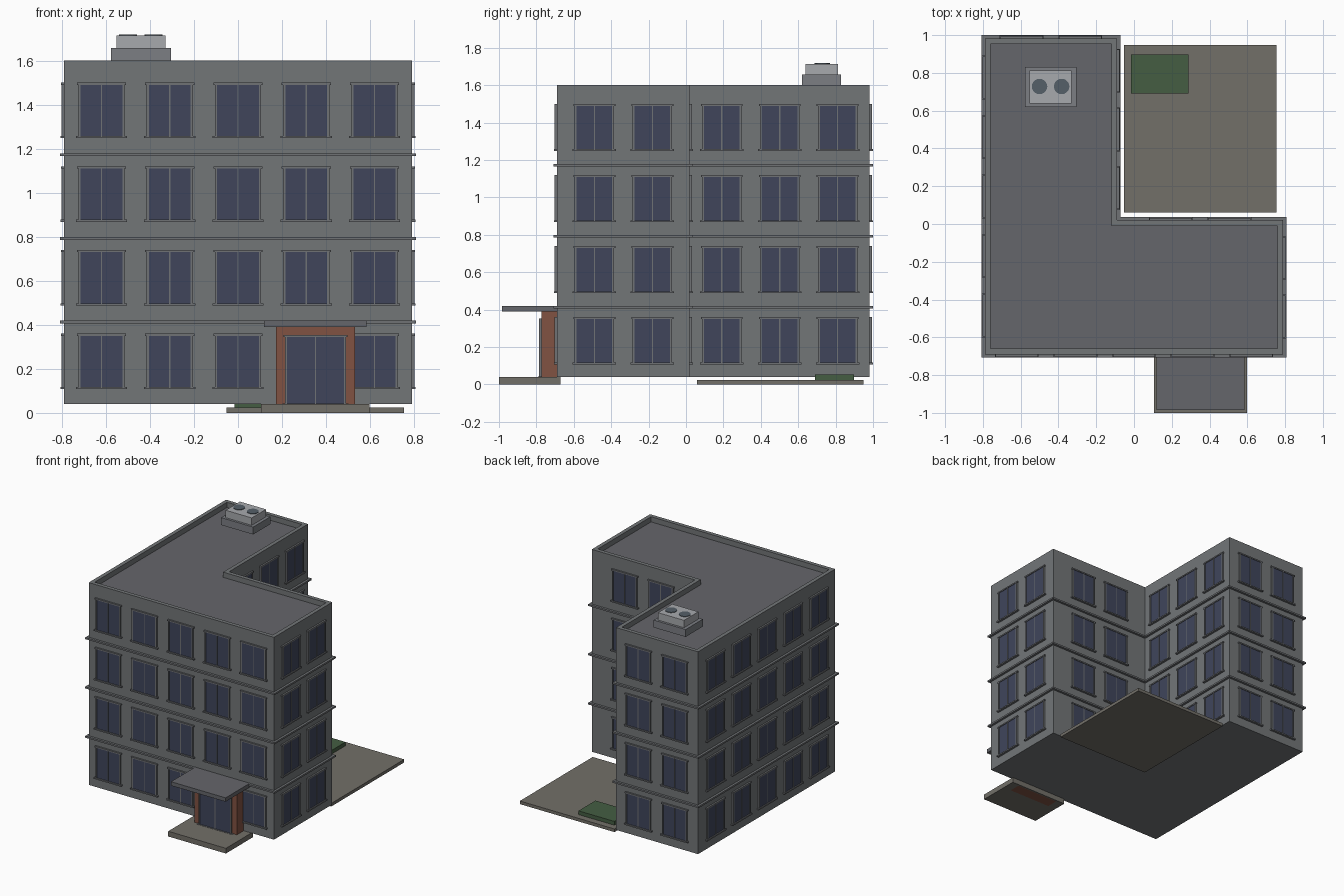
import bpy, bmesh
from math import radians
from mathutils import Matrix, Vector

if "Cube" in bpy.data.objects:
    bpy.data.objects.remove(bpy.data.objects["Cube"])


def material(name, rgb):
    m = bpy.data.materials.new(name)
    m.diffuse_color = (*rgb, 1)
    m.use_nodes = True
    m.node_tree.nodes["Principled BSDF"].inputs["Base Color"].default_value = m.diffuse_color
    return m


WALL = material("wall_grey", (0.17, 0.18, 0.187))
ROOF = material("roof_grey", (0.13, 0.132, 0.145))
TRIM = material("trim_grey", (0.16, 0.168, 0.178))
PLINTH = material("plinth_grey", (0.20, 0.21, 0.23))
GLASS = material("glass_blue", (0.05, 0.06, 0.105))
BRICK = material("portal_brown", (0.22, 0.085, 0.055))
PAVE = material("paving", (0.17, 0.16, 0.14))
GREEN = material("planting", (0.058, 0.11, 0.055))
METAL = material("unit_metal", (0.39, 0.40, 0.42))
DARK = material("fan_dark", (0.09, 0.115, 0.14))


def finish(name, bm, *mats):
    bmesh.ops.recalc_face_normals(bm, faces=bm.faces)
    me = bpy.data.meshes.new(name)
    bm.to_mesh(me)
    bm.free()
    for m in mats:
        me.materials.append(m)
    ob = bpy.data.objects.new(name, me)
    bpy.context.collection.objects.link(ob)
    return ob


def add_box(bm, x0, x1, y0, y1, z0, z1, xf=Matrix()):
    c = Vector(((x0 + x1) / 2, (y0 + y1) / 2, (z0 + z1) / 2))
    m = xf @ Matrix.Translation(c) @ Matrix.Diagonal((x1 - x0, y1 - y0, z1 - z0, 1))
    bmesh.ops.create_cube(bm, size=1, matrix=m)


def box(name, mat, *dims):
    bm = bmesh.new()
    add_box(bm, *dims)
    return finish(name, bm, mat)


def footprint(o):
    """L-shaped plan, offset outwards by o."""
    return [(-.79 - o, -.69 - o), (.79 + o, -.69 - o), (.79 + o, .02 + o),
            (-.09 + o, .02 + o), (-.09 + o, .982 + o), (-.79 - o, .982 + o)]


def loft(name, levels, *mats):
    """Stack of offset footprints (offset, z), capped at both ends."""
    bm = bmesh.new()
    rings = [[bm.verts.new((x, y, z)) for x, y in footprint(o)] for o, z in levels]
    for a, b in zip(rings, rings[1:]):
        for i in range(6):
            j = (i + 1) % 6
            bm.faces.new((a[i], a[j], b[j], b[i]))
    bm.faces.new(rings[0])
    bm.faces.new(rings[-1]).material_index = len(mats) - 1
    return finish(name, bm, *mats)


# Main block with sunken roof, and floor bands
loft("building", [(0, .04), (0, 1.6), (-.03, 1.6), (-.03, 1.56)], WALL, ROOF)
for k in range(3):
    z = .406 + .38 * k
    loft(f"floor_band_{k + 1}", [(0, z), (.018, z), (.018, z + .013), (0, z + .013)], TRIM)


def window(glass, frame, xf, w=.1, h=.232):
    """Glazing with jambs, head, sill and mullion; xf is the sill centre, -y outward."""
    add_box(glass, -w, w, -.008, .002, 0, h, xf)
    for s in (-w, w):
        add_box(frame, s - .005, s + .005, -.012, .002, 0, h, xf)
    add_box(frame, -.003, .003, -.011, .002, 0, h, xf)
    add_box(frame, -w - .012, w + .012, -.013, .002, h, h + .01, xf)
    add_box(frame, -w - .016, w + .016, -.017, .002, -.01, 0, xf)


# Windows on every wall: centre, rotation, count, pitch
facades = {
    "front": (0, -.69, 0, 5, .31),
    "right": (.79, -.335, 90, 2, .31),
    "inner_back": (.35, .02, 180, 2, .31),
    "inner_right": (-.09, .501, 90, 3, .31),
    "back": (-.44, .982, 180, 2, .31),
    "left": (-.79, .146, -90, 5, .315),
}
for side, (cx, cy, ang, n, pitch) in facades.items():
    glass, frame = bmesh.new(), bmesh.new()
    for level in range(4):
        for i in range(n):
            if side == "front" and level == 0 and i == 3:
                continue  # entrance
            xf = (Matrix.Translation((cx, cy, .118 + .38 * level))
                  @ Matrix.Rotation(radians(ang), 4, 'Z')
                  @ Matrix.Translation(((i - (n - 1) / 2) * pitch, 0, 0)))
            window(glass, frame, xf)
    finish(f"{side}_window_glass", glass, GLASS)
    finish(f"{side}_window_frames", frame, TRIM)

# Entrance
box("entrance_step", PAVE, .105, .597, -1, -.672, 0, .04)
box("entrance_portal", BRICK, .172, .532, -.773, -.685, 0, .39)
box("entrance_canopy", ROOF, .118, .584, -.985, -.685, .39, .42)
glass, frame = bmesh.new(), bmesh.new()
window(glass, frame, Matrix.Translation((.352, -.773, .042)), .134, .302)
finish("door_glass", glass, GLASS)
finish("door_frame", frame, TRIM)

# Courtyard
box("courtyard_paving", PAVE, -.053, .754, .06, .948, 0, .024)
box("planting_bed", GREEN, -.017, .289, .69, .897, .02, .053)

# Rooftop unit with two fans
box("unit_base", PLINTH, -.578, -.305, .62, .83, 1.6, 1.657)
box("unit_body", METAL, -.552, -.33, .638, .812, 1.65, 1.714)
for i, x in enumerate((-.5, -.383)):
    bm = bmesh.new()
    bmesh.ops.create_cone(bm, cap_ends=True, segments=20, radius1=.041, radius2=.041,
                          depth=.02, matrix=Matrix.Translation((x, .728, 1.708)))
    finish(f"unit_fan_{i + 1}", bm, DARK)
